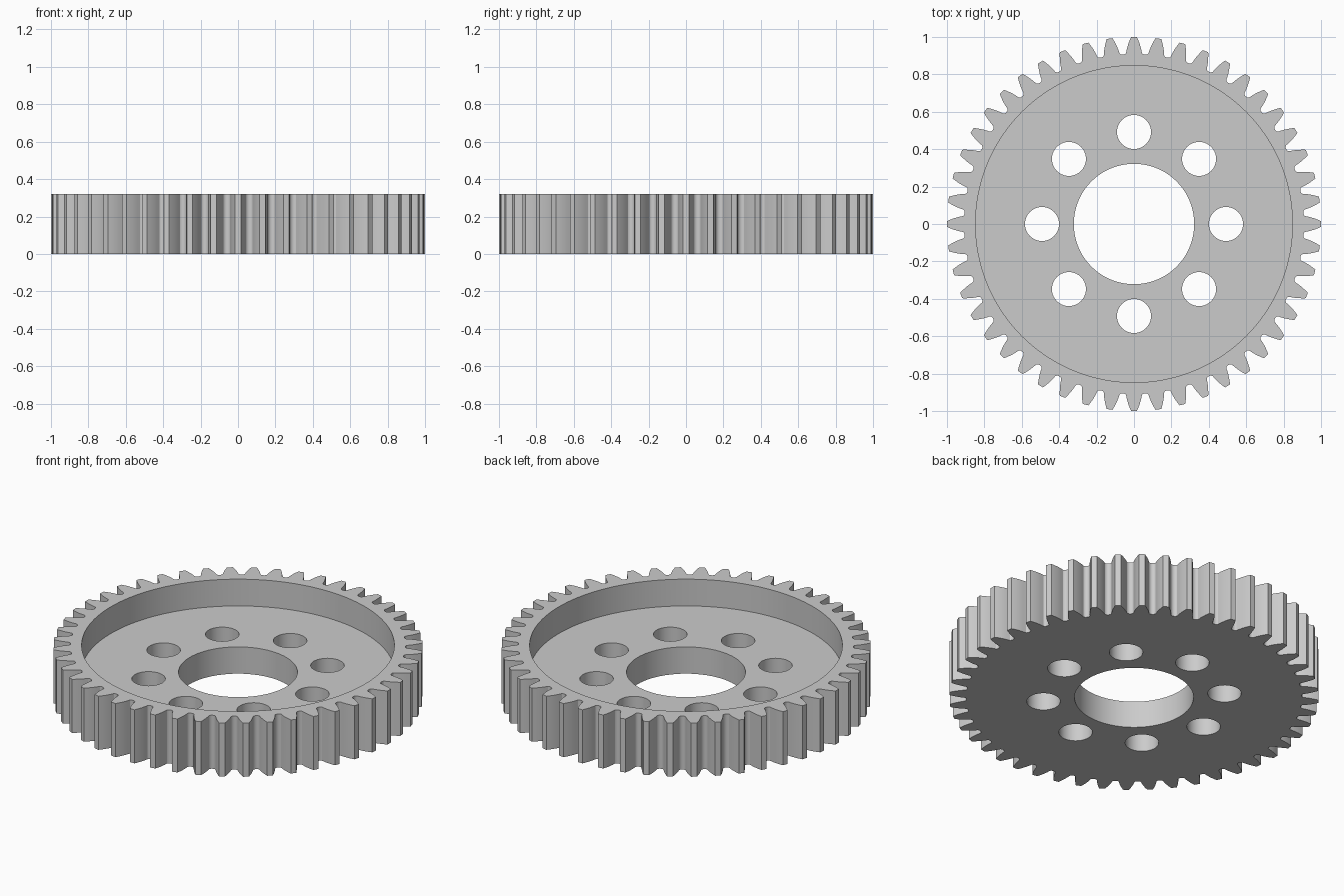
import bpy
import bmesh
from math import acos, cos, sin, tan, pi, radians
from mathutils import Matrix

cube = bpy.data.objects.get("Cube")
if cube:
    bpy.data.objects.remove(cube, do_unlink=True)

# Gear dimensions
TEETH = 48
HEIGHT = 0.32
FLOOR = 0.16
TIP_R, PITCH_R, ROOT_R = 1.0, 0.96, 0.907
FILLET_R = 0.92
BASE_R = PITCH_R * cos(radians(20))

steel = bpy.data.materials.new("light grey steel")
steel.use_nodes = True
steel.diffuse_color = (0.6, 0.6, 0.6, 1)
steel.node_tree.nodes["Principled BSDF"].inputs["Base Color"].default_value = (0.6, 0.6, 0.6, 1)


def make_object(name, bm):
    mesh = bpy.data.meshes.new(name)
    bmesh.ops.recalc_face_normals(bm, faces=bm.faces[:])
    bm.to_mesh(mesh)
    bm.free()
    obj = bpy.data.objects.new(name, mesh)
    bpy.context.collection.objects.link(obj)
    return obj


def involute(angle):
    return tan(angle) - angle


def half_angle(r):
    """Half the angular thickness of a tooth at radius r."""
    return pi / (2 * TEETH) + involute(radians(20)) - involute(acos(BASE_R / r))


def tooth_side():
    """Radius and angle from the tip corner down to the middle of the root."""
    flank = [TIP_R + (FILLET_R - TIP_R) * i / 5 for i in range(6)]
    side = [(r, half_angle(r)) for r in flank]
    start, end = half_angle(FILLET_R), pi / TEETH
    for i in range(1, 5):
        t = i / 4 * pi / 2
        side.append((FILLET_R - (FILLET_R - ROOT_R) * sin(t),
                     end - (end - start) * cos(t)))
    return side


# Toothed blank, one tooth profile repeated around the rim
side = tooth_side()
tooth = [(r, -a) for r, a in reversed(side[:-1])] + side
bm = bmesh.new()
outline = []
for k in range(TEETH):
    for r, a in tooth:
        angle = a + 2 * pi * k / TEETH
        outline.append(bm.verts.new((r * cos(angle), r * sin(angle), 0)))
face = bm.faces.new(outline)
top = bmesh.ops.extrude_face_region(bm, geom=[face])["geom"]
bmesh.ops.translate(bm, vec=(0, 0, HEIGHT),
                    verts=[v for v in top if isinstance(v, bmesh.types.BMVert)])
gear = make_object("spur_gear", bm)
gear.data.materials.append(steel)


def cut(name, radius, bottom, segments, x=0, y=0):
    """Cut a round opening from the given height up through the top."""
    depth = HEIGHT + 0.1 - bottom
    bm = bmesh.new()
    bmesh.ops.create_cone(bm, cap_ends=True, segments=segments, radius1=radius,
                          radius2=radius, depth=depth,
                          matrix=Matrix.Translation((x, y, bottom + depth / 2)))
    cutter = make_object(name, bm)
    cutter.data.materials.append(steel)
    cutter.hide_render = True
    mod = gear.modifiers.new(name, 'BOOLEAN')
    mod.operation = 'DIFFERENCE'
    mod.solver = 'EXACT'
    mod.object = cutter
    bpy.ops.object.modifier_apply(modifier=name)
    bpy.data.objects.remove(cutter, do_unlink=True)


bpy.ops.object.select_all(action='DESELECT')
bpy.context.view_layer.objects.active = gear
gear.select_set(True)

# Recess, central bore and ring of bolt holes
cut("recess_cutter", 0.847, FLOOR, 128)
cut("bore_cutter", 0.322, -0.1, 72)
for k in range(8):
    a = k * pi / 4
    cut("bolt_hole_cutter", 0.091, -0.1, 40, 0.492 * cos(a), 0.492 * sin(a))

bpy.ops.object.shade_smooth_by_angle(angle=radians(25))
